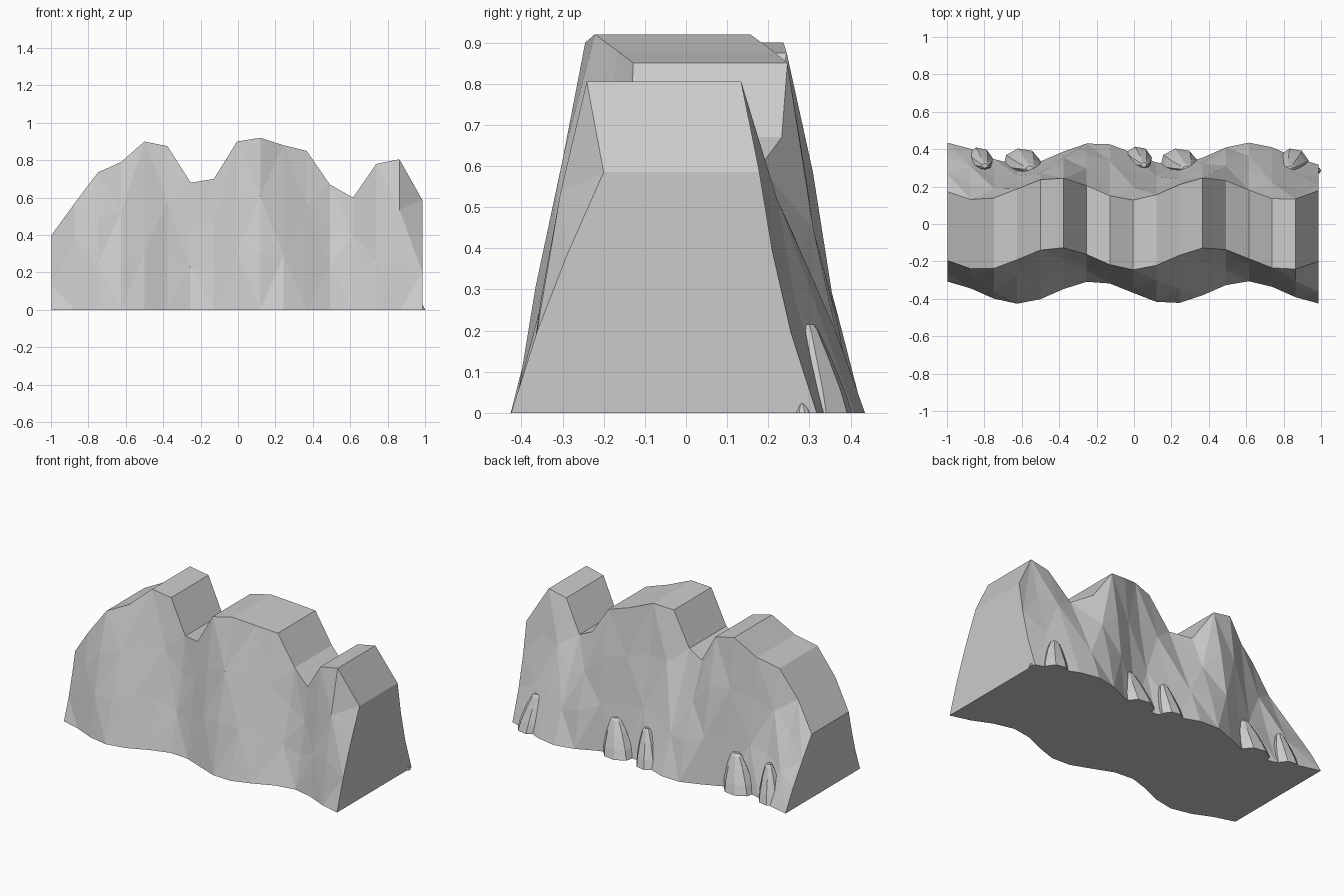
import bpy, bmesh
from math import cos, sin, pi

if "Cube" in bpy.data.objects:
    bpy.data.objects.remove(bpy.data.objects["Cube"])


def finish(name, bm):
    bmesh.ops.recalc_face_normals(bm, faces=bm.faces)
    me = bpy.data.meshes.new(name)
    bm.to_mesh(me)
    bm.free()
    ob = bpy.data.objects.new(name, me)
    bpy.context.collection.objects.link(ob)
    return ob


# Ridge heights at evenly spaced stations along x
TOPS = [.40, .57, .735, .79, .90, .875, .68, .70, .90, .92, .88, .85,
        .67, .60, .78, .805, .585]
X0, STEP, ROWS, K = -.997, .124, 3, 7.7


def front_y(x, t):
    return -.366 + .181 * t - .06 * cos(K * (x - .195 * (1 - t)))


def back_y(x, t):
    return .375 - .187 * t + .06 * cos(K * (x + .20 + .22 * t))


# Mountain ridge: wavy cross-sections bridged along x, phase shifting with height
bm = bmesh.new()
rings = []
for i, top in enumerate(TOPS):
    x = X0 + i * STEP
    ts = [r / ROWS for r in range(ROWS + 1)]
    front = [bm.verts.new((x, front_y(x, t), top * t)) for t in ts]
    back = [bm.verts.new((x, back_y(x, t), top * t)) for t in reversed(ts)]
    rings.append(front + back)
n = len(rings[0])
for i, (a, b) in enumerate(zip(rings, rings[1:])):
    for j in range(n):
        k = (j + 1) % n
        if j in (ROWS, n - 1):          # flat crest and underside strips
            bm.faces.new((a[j], b[j], b[k], a[k]))
        elif (i + j) % 2:               # facets with alternating diagonals
            bm.faces.new((a[j], b[j], b[k]))
            bm.faces.new((a[j], b[k], a[k]))
        else:
            bm.faces.new((a[j], b[j], a[k]))
            bm.faces.new((b[j], b[k], a[k]))
bm.faces.new(rings[0])
bm.faces.new(rings[-1])
finish("mountain_ridge", bm)


# Small boulders at the rear foot: (z, width scale, y scale, y shift)
PROFILE = [(0, 1, 1, 0), (.055, .92, .85, -.006), (.14, .66, .55, -.018),
           (.20, .38, .3, -.026), (.215, .2, .18, -.028)]


def boulder(name, x, y, rx, ry, height=1, skew=0):
    bm = bmesh.new()
    loops = []
    for z, sx, sy, dy in PROFILE:
        loops.append([bm.verts.new((x + skew * z + rx * sx * cos(2 * pi * s / 8 + .2),
                                    y + dy * height + ry * sy * sin(2 * pi * s / 8 + .2),
                                    z * height)) for s in range(8)])
    for a, b in zip(loops, loops[1:]):
        for s in range(8):
            q = (s + 1) % 8
            bm.faces.new((a[s], a[q], b[q], b[s]))
    bm.faces.new(loops[0])
    bm.faces.new(loops[-1])
    finish(name, bm)


for i, (x, y, rx, ry, skew) in enumerate([(-.83, .34, .075, .07, .15),
                                         (-.60, .325, .10, .08, .2),
                                         (.02, .345, .075, .07, .15),
                                         (.24, .325, .10, .08, .2),
                                         (.85, .325, .085, .08, -.1)]):
    boulder(f"rear_boulder_{i + 1}", x, y, rx, ry, 1, skew)

# Tiny pebble at the right end
boulder("end_pebble", .982, .285, .018, .018, .11)
